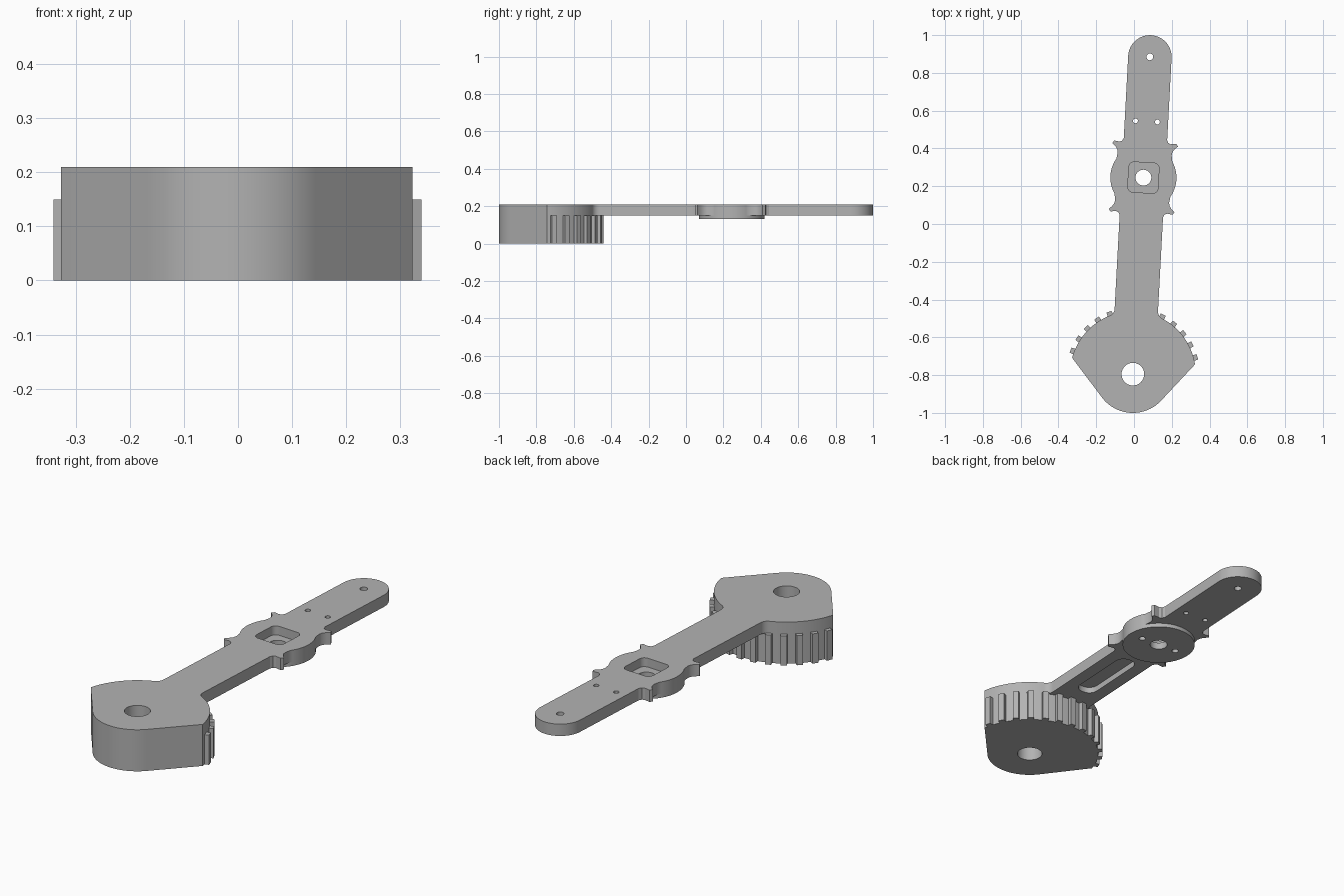
import bpy, bmesh, math
from mathutils import Vector

if "Cube" in bpy.data.objects:
    bpy.data.objects.remove(bpy.data.objects["Cube"], do_unlink=True)

PIVOT = (-0.006, -0.795, 0)
TILT = math.radians(-3.07)
MID, TIP = 1.042, 1.682          # distances along the arm from the pivot
HALF, SECTOR_R, TOOTH_R, HEEL_R, DISC_R = 0.115, 0.333, 0.354, 0.205, 0.175
CORNER = 78                      # sector corner, degrees off the arm axis
HEEL = CORNER + math.degrees(math.acos(HEEL_R / SECTOR_R))
TOP, PLATE, DISC_Z = 0.21, 0.15, 0.13

grey = bpy.data.materials.new("plain grey")
grey.use_nodes = True
grey.diffuse_color = (0.45, 0.45, 0.45, 1)
grey.node_tree.nodes["Principled BSDF"].inputs["Base Color"].default_value = (0.45, 0.45, 0.45, 1)


def polar(r, deg, cy=0, cx=0):
    """Point at an angle measured from the arm axis towards +x."""
    a = math.radians(deg)
    return (cx + r * math.sin(a), cy + r * math.cos(a))


def arc(r, start, end, n, cy=0, cx=0):
    return [polar(r, start + (end - start) * i / n, cy, cx) for i in range(n + 1)]


def mirrored(half):
    return half + [(-x, y) for x, y in reversed(half) if x > 1e-5]


def extrude(name, outline, z0, z1):
    bm = bmesh.new()
    face = bm.faces.new([bm.verts.new((x, y, z0)) for x, y in outline])
    new = bmesh.ops.extrude_face_region(bm, geom=[face])["geom"]
    bmesh.ops.translate(bm, vec=(0, 0, z1 - z0),
                        verts=[v for v in new if isinstance(v, bmesh.types.BMVert)])
    bmesh.ops.recalc_face_normals(bm, faces=bm.faces)
    mesh = bpy.data.meshes.new(name)
    bm.to_mesh(mesh)
    bm.free()
    obj = bpy.data.objects.new(name, mesh)
    bpy.context.collection.objects.link(obj)
    obj.location = PIVOT
    obj.rotation_euler.z = TILT
    mesh.materials.append(grey)
    return obj


def circle(r, cy=0, cx=0, n=32):
    return arc(r, 0, 360, n, cy, cx)[:-1]


def rounded_rect(hx, hy, r, cy):
    pts = []
    for sx, sy, start in ((1, 1, 0), (1, -1, 90), (-1, -1, 180), (-1, 1, 270)):
        pts += arc(r, start, start + 90, 8, cy + sy * (hy - r), sx * (hx - r))
    return [p for i, p in enumerate(pts)
            if (Vector(p) - Vector(pts[i - 1])).length > 1e-5]


def cut(obj, outline, z0, z1):
    cutter = extrude("cutter", outline, z0, z1)
    cutter.hide_render = True
    mod = obj.modifiers.new("cut", 'BOOLEAN')
    mod.operation, mod.solver, mod.object = 'DIFFERENCE', 'EXACT', cutter
    bpy.context.view_layer.objects.active = obj
    bpy.ops.object.modifier_apply(modifier=mod.name)
    bpy.data.objects.remove(cutter, do_unlink=True)


# Top plate: heel, sector, fillet, arm, eared disc and round tip in one outline
fillet = 0.04
fx = HALF + fillet
fy = math.sqrt((SECTOR_R + fillet) ** 2 - fx ** 2)
join = math.degrees(math.atan2(fx, fy))
ear = [(HALF, 0.205), (0.122, 0.19), (0.135, 0.184), (0.165, 0.188),
       (0.174, 0.174), (0.158, 0.16), (0.146, 0.142), (0.143, 0.125)]
half = arc(HEEL_R, 180, HEEL, 20) + arc(SECTOR_R, CORNER, join, 24)
half += arc(fillet, 180 + join, 270, 8, fy, fx)[1:]
half += [(x, MID - y) for x, y in ear]
half += arc(DISC_R, 122, 58, 20, MID)
half += [(x, MID + y) for x, y in reversed(ear)]
half += arc(HALF, 90, 0, 20, TIP)
arm = extrude("arm_plate", mirrored(half), PLATE, TOP)

# Toothed sector below the plate
teeth = [(SECTOR_R * math.sin(math.radians(CORNER)), SECTOR_R * math.cos(math.radians(CORNER)))]
for a in range(72, -1, -12):
    tooth = [polar(SECTOR_R, a + 2.7), polar(TOOTH_R, a + 2.3),
             polar(TOOTH_R, a - 2.3), polar(SECTOR_R, a - 2.7)]
    teeth += tooth if a else tooth[:2]
    if a:
        teeth.append(polar(SECTOR_R, a - 6))
gear = extrude("gear_sector", mirrored(arc(HEEL_R, 180, HEEL, 20) + teeth), 0, PLATE)

# Raised disc on the underside
disc = extrude("mount_disc", circle(DISC_R, MID, n=64), DISC_Z, PLATE)

# Pivot bore, centre bore and square pocket
for part in (arm, gear):
    cut(part, circle(0.06), -0.1, 0.3)
for part in (arm, disc):
    cut(part, circle(0.042, MID), -0.1, 0.3)
cut(arm, rounded_rect(0.08, 0.08, 0.028, MID), 0.165, 0.3)

# Pin holes in the arm, screw holes in the disc, slot under the arm
cut(arm, circle(0.018, TIP, n=16), 0, 0.3)
for side in (-1, 1):
    cut(arm, circle(0.013, 1.34, side * 0.058, 16), 0, 0.3)
    cut(disc, circle(0.016, MID, side * 0.1, 16), 0, 0.3)
cut(arm, rounded_rect(0.05, 0.19, 0.045, 0.62), 0.1, 0.18)

# Smooth round walls, crisp edges
bpy.ops.object.select_all(action='DESELECT')
for part in (arm, gear, disc):
    part.select_set(True)
bpy.context.view_layer.objects.active = arm
bpy.ops.object.shade_smooth_by_angle(angle=math.radians(25))
